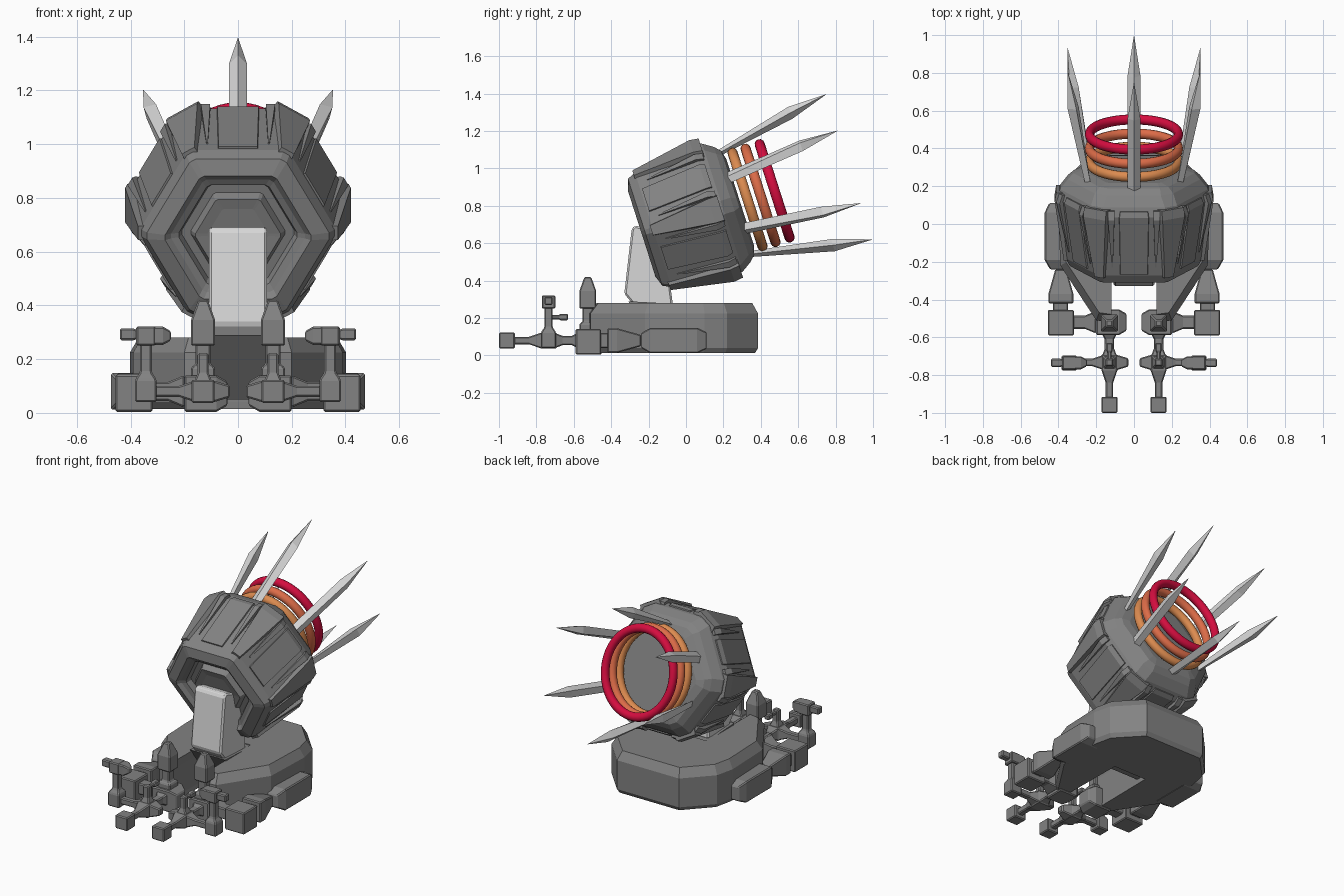
import bpy, bmesh, math
from mathutils import Vector

if "Cube" in bpy.data.objects:
    bpy.data.objects.remove(bpy.data.objects["Cube"])


def material(name, rgb):
    m = bpy.data.materials.new(name)
    m.diffuse_color = (*rgb, 1)
    m.use_nodes = True
    m.node_tree.nodes["Principled BSDF"].inputs["Base Color"].default_value = m.diffuse_color
    return m


GREY = material("dark grey", (0.225, 0.225, 0.225))
LIGHT = material("light grey", (0.68, 0.68, 0.68))
ORANGE = material("orange", (0.72, 0.26, 0.08))
CORAL = material("coral", (0.72, 0.15, 0.065))
CRIMSON = material("crimson", (0.66, 0.004, 0.05))

# Tilted head frame: x, up-across (U) and along the barrel axis (S)
O = Vector((0, 0.329, 0.834))
X, U, S = Vector((1, 0, 0)), Vector((0, -0.305, 0.952)), Vector((0, 0.952, 0.305))


def polar(angle, r, t, s):
    """Head point: radius r in direction angle, sideways t, axial s."""
    c, n = math.cos(angle), math.sin(angle)
    return O + X * (c * r - n * t) + U * (n * r + c * t) + S * s


def loft(name, rings, mat, bevel=0, mirror=False):
    bm = bmesh.new()
    vs = [[bm.verts.new(p) for p in ring] for ring in rings]
    n = len(vs[0])
    for a, b in zip(vs, vs[1:]):
        for i in range(n):
            j = (i + 1) % n
            bm.faces.new((a[i], a[j], b[j], b[i]))
    bm.faces.new(vs[0])
    bm.faces.new(vs[-1])
    bmesh.ops.recalc_face_normals(bm, faces=bm.faces)
    me = bpy.data.meshes.new(name)
    bm.to_mesh(me)
    bm.free()
    me.materials.append(mat)
    ob = bpy.data.objects.new(name, me)
    bpy.context.collection.objects.link(ob)
    if bevel:
        b = ob.modifiers.new("bevel", 'BEVEL')
        b.width, b.segments = bevel, 1
    if mirror:
        ob.modifiers.new("mirror", 'MIRROR')
    return ob


def beam(name, axis, centre, stations):
    """Square bar along an axis; stations are (position, half width); mirrored."""
    others = [i for i in range(3) if i != axis]
    rings = []
    for pos, h in stations:
        ring = []
        for sa, sb in ((-1, -1), (1, -1), (1, 1), (-1, 1)):
            p = Vector(centre)
            p[axis] = pos
            p[others[0]] += sa * h
            p[others[1]] += sb * h
            ring.append(p)
        rings.append(ring)
    return loft(name, rings, GREY, 0.006, True)


def extrude_x(name, profile, half, mat, bevel):
    return loft(name, [[(x, y, z) for y, z in profile] for x in (-half, half)], mat, bevel)


# Head: hexagonal barrel with cut corners, stepped recess at the rear
def hex_ring(s, a, c):
    t = 2 * (c - a * math.cos(math.pi / 6))
    return [polar(math.radians(30 + 60 * k), a, sg * t, s) for k in range(6) for sg in (-1, 1)]


rear = [(-.56, .10), (-.565, .14), (-.53, .155), (-.53, .185), (-.565, .195), (-.575, .22),
        (-.595, .24), (-.575, .30), (-.53, .322)]
rings = [hex_ring(s, a, a * 1.13) for s, a in rear]
rings += [hex_ring(-.19, .374, .402), hex_ring(-.14, .358, .392),
          hex_ring(-.085, .322, .350), hex_ring(-.055, .29, .32), hex_ring(-.042, .24, .27)]
loft("head_barrel", rings, GREY)


def strip(name, ang, rows):
    """Raised strip on the barrel; rows: (s, bottom r, top r, left t, right t)."""
    loft(name, [[polar(ang, r0, t0, s), polar(ang, r0, t1, s),
                 polar(ang, r1, t1 * .95 + t0 * .05, s), polar(ang, r1, t0 * .95 + t1 * .05, s)]
                for s, r0, r1, t0, t1 in rows], GREY)


# Panels and tapering ribs around the barrel
for k in range(6):
    face, corner = math.radians(30 + 60 * k), math.radians(60 * k)
    strip("face_panel", face, [(-.52, .30, .331, -.08, .08), (-.19, .35, .382, -.085, .085),
                               (-.16, .345, .372, -.08, .08)])
    strip("corner_plate", corner, [(-.54, .33, .372, -.03, .03), (-.20, .37, .42, -.075, .075),
                                   (-.15, .365, .412, -.075, .075)])
    for sg in (-1, 1):
        strip("rib", face, [(-.48, .31, .335, sg * .112, sg * .118),
                            (-.20, .35, .395, sg * .102, sg * .14),
                            (-.155, .345, .378, sg * .102, sg * .14)])

# Six spikes around the muzzle
for k in range(6):
    ang = math.radians(30 + 60 * k)
    loft("spike", [[polar(ang, r + h, 0, s), polar(ang, r, w, s),
                    polar(ang, r - h, 0, s), polar(ang, r, -w, s)]
                   for s, r, h, w in ((-.11, .275, .015, .034), (.36, .372, .034, .034),
                                      (.57, .407, .001, .001))], LIGHT)

# Three coils
for name, s, mat in (("inner_coil", 0, ORANGE), ("middle_coil", .073, CORAL), ("outer_coil", .152, CRIMSON)):
    bpy.ops.mesh.primitive_torus_add(major_segments=48, minor_segments=12, major_radius=.262,
                                     minor_radius=.027, location=O + S * s,
                                     rotation=(-math.acos(.305), 0, 0))
    ob = bpy.context.object
    ob.name = name
    ob.scale = (.9, 1, 1)
    ob.data.materials.append(mat)
    bpy.ops.object.shade_smooth()

# Post holding the head, and the sloped socket under it
extrude_x("post", [(-.29, .68), (-.27, .695), (-.12, .65), (-.07, .27), (-.28, .27), (-.33, .33)],
          .108, LIGHT, .01)
extrude_x("post_socket", [(-.31, .29), (-.03, .275), (-.03, .05), (-.12, .05)], .125, GREY, 0)

# Horseshoe base
half = [(.125, -.04), (.13, -.52), (.20, -.51), (.39, -.22), (.402, .10), (.375, .22), (.22, .385)]
outline = half + [(-x, y) for x, y in reversed(half)]
loft("base", [[(x * k, y * k, z) for x, y in outline]
              for z, k in ((.014, .96), (.04, 1), (.225, 1), (.28, .92))], GREY)
beam("base_side_box", 1, (.405, 0, .08), [(-.24, .04), (-.19, .068), (.06, .068), (.11, .045)])

# Rear row of jointed blocks
beam("outer_wedge", 1, (.387, 0, .08), [(-.24, .03), (-.37, .066), (-.42, .066)])
beam("outer_link", 1, (.39, 0, .08), [(-.41, .04), (-.47, .04)])
beam("outer_cube", 1, (.387, 0, .073), [(-.455, .069), (-.59, .069)])
beam("cross_link", 0, (0, -.52, .08), [(.33, .035), (.26, .035), (.20, .06)])
beam("inner_cube", 0, (0, -.52, .072), [(.20, .068), (.08, .068), (.04, .045)])
beam("tower_stem", 2, (.13, -.525, 0), [(.12, .045), (.17, .045), (.18, .028), (.26, .028)])
beam("tower_tip", 2, (.13, -.525, 0), [(.25, .045), (.345, .045), (.42, .018)])
beam("forward_link", 1, (.13, 0, .08), [(-.57, .045), (-.61, .025), (-.66, .025), (-.70, .04)])

# Front row: knuckle, forward finger and side finger
beam("front_knuckle", 1, (.13, 0, .08), [(-.69, .042), (-.775, .042), (-.84, .02), (-.93, .02)])
beam("finger_tip", 1, (.13, 0, .08), [(-.915, .043), (-1.0, .043)])
beam("knuckle_nose", 0, (0, -.733, .08), [(.17, .04), (.09, .04), (.03, .022)])
beam("side_rod", 0, (0, -.733, .08), [(.16, .04), (.22, .02), (.32, .02)])
beam("side_cube", 2, (.343, -.735, 0), [(.04, .04), (.125, .04), (.15, .022), (.26, .022)])
beam("side_head", 2, (.343, -.735, 0), [(.25, .036), (.322, .036)])
beam("side_head_inner", 0, (0, -.735, .287), [(.32, .034), (.28, .034), (.25, .018)])
beam("side_tip", 0, (0, -.735, .292), [(.37, .016), (.39, .022), (.44, .022)])
beam("knuckle_stem", 2, (.13, -.733, 0), [(.11, .036), (.15, .02), (.222, .02)])
beam("knuckle_peg", 1, (.13, 0, .205), [(-.735, .012), (-.68, .012), (-.67, .017), (-.63, .017)])
